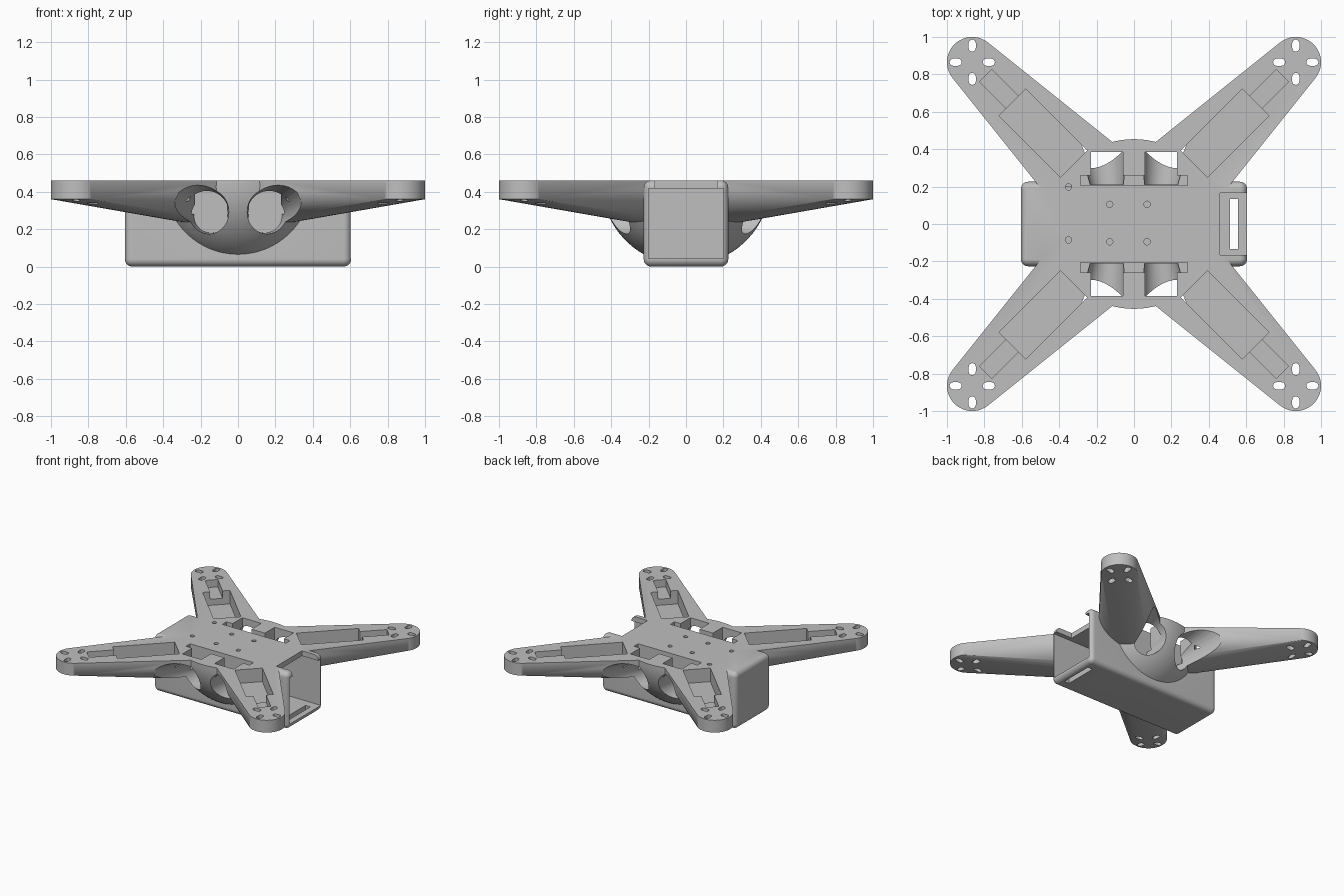
import bpy, bmesh
from math import sin, cos, pi, sqrt
from mathutils import Vector
from itertools import product

if "Cube" in bpy.data.objects:
    bpy.data.objects.remove(bpy.data.objects["Cube"], do_unlink=True)

TOP = 0.46
TIP = 0.865
CORNERS = list(product((-1, 1), (-1, 1)))


def material(name, value):
    m = bpy.data.materials.new(name)
    m.use_nodes = True
    color = (value, value, value, 1)
    m.diffuse_color = color
    m.node_tree.nodes["Principled BSDF"].inputs["Base Color"].default_value = color
    return m


# Point helpers: every solid is the convex hull of simple point sets
def disc(center, r, n=32, u=(1, 0, 0), v=(0, 1, 0)):
    c, u, v = Vector(center), Vector(u), Vector(v)
    return [c + r * (cos(2 * pi * i / n) * u + sin(2 * pi * i / n) * v) for i in range(n)]


def ball(center, r, n):
    c = Vector(center)
    pts = [c - Vector((0, 0, r)), c + Vector((0, 0, r))]
    quarter = n // 4
    for k in range(-quarter + 1, quarter):
        a = pi / 2 * k / quarter
        pts += disc(c + Vector((0, 0, r * sin(a))), r * cos(a), n)
    return pts


def bowl(r, n, rim):
    # Lower half of a ball below the deck, carried straight up to the rim
    low = [p for p in ball((0, 0, TOP), r, n) if p.z < TOP - 0.001]
    return low + disc((0, 0, rim), r, n)


def block(x0, x1, y0, y1, z0, z1):
    return list(product((x0, x1), (y0, y1), (z0, z1)))


def tube(x, y, r, z0, z1, n=32):
    return disc((x, y, z0), r, n) + disc((x, y, z1), r, n)


def hull(name, pts):
    bm = bmesh.new()
    for p in pts:
        bm.verts.new(p)
    bmesh.ops.remove_doubles(bm, verts=bm.verts[:], dist=1e-5)
    bmesh.ops.convex_hull(bm, input=bm.verts[:])
    bmesh.ops.delete(bm, geom=[v for v in bm.verts if not v.link_faces], context='VERTS')
    bmesh.ops.recalc_face_normals(bm, faces=bm.faces[:])
    mesh = bpy.data.meshes.new(name)
    bm.to_mesh(mesh)
    bm.free()
    ob = bpy.data.objects.new(name, mesh)
    bpy.context.collection.objects.link(ob)
    return ob


def volume(mesh):
    bm = bmesh.new()
    bm.from_mesh(mesh)
    v = bm.calc_volume(signed=True)
    bm.free()
    return v


def combine(target, pts, operation):
    # Take the first solver whose result has a believable volume
    tool = hull("tool", pts)
    tool.hide_render = True
    before, extra = volume(target.data), volume(tool.data)
    if operation == 'UNION':
        low, high = before, before + extra
    else:
        low, high = max(before - extra, 0.2 * before), before
    for solver in ('MANIFOLD', 'EXACT', 'FLOAT'):
        mod = target.modifiers.new("shape", 'BOOLEAN')
        mod.operation = operation
        mod.solver = solver
        mod.object = tool
        bpy.context.view_layer.update()
        graph = bpy.context.evaluated_depsgraph_get()
        mesh = bpy.data.meshes.new_from_object(target.evaluated_get(graph))
        target.modifiers.remove(mod)
        if mesh.polygons and low - 1e-5 < volume(mesh) < high - 1e-7:
            target.data = mesh
            break
    bpy.data.objects.remove(tool, do_unlink=True)


# Rounded battery box
R = 0.04
shell = []
for sx, sy, sz in product((-1, 1), repeat=3):
    shell += ball((sx * (0.605 - R), sy * (0.226 - R), 0.2305 + sz * (0.2305 - R)), R, 48)
frame = hull("drone_frame", shell)

# Belly dome and four tapering arms, trimmed to one flat deck
combine(frame, bowl(0.455, 76, 0.6), 'UNION')
for i, (sx, sy) in enumerate(CORNERS):
    rim = 0.5 + 0.01 * i
    arm = bowl(0.27, 64, rim) + tube(sx * TIP, sy * TIP, 0.135, 0.36, rim, 48)
    combine(frame, arm, 'UNION')
combine(frame, block(-2, 2, -2, 2, TOP, 0.9), 'DIFFERENCE')

cuts = []

# Battery bay, open at one end, with latch notch and floor slot
cuts.append(block(-0.565, 0.7, -0.2, 0.2, 0.042, 0.418))
cuts.append(block(0.46, 0.72, -0.165, 0.165, 0.38, 0.5))
cuts.append(block(0.513, 0.556, -0.135, 0.135, -0.1, 0.1))

# Screw holes in the deck
for x, y in ((-0.35, 0.198), (-0.35, -0.085), (-0.13, 0.105),
             (-0.13, -0.095), (0.07, 0.105), (0.07, -0.095)):
    cuts.append(tube(x, y, 0.017, 0.3, 0.5, 16))

# Sensor board slots across the front and back
for s in (-1, 1):
    cuts.append(block(-0.285, 0.285, *sorted((s * 0.207, s * 0.26)), 0.28, 0.5))

for sx, sy in CORNERS:
    # Flared sensor tunnels and the wells above them
    side = dict(u=(1, 0, 0), v=(0, 0, 1), n=48)
    cuts.append(disc((sx * 0.145, sy * 0.212, 0.27), 0.09, **side)
                + disc((sx * 0.194, sy * 0.6, 0.31), 0.15, **side))
    cuts.append(block(*sorted((sx * 0.06, sx * 0.23)), *sorted((sy * 0.23, sy * 0.385)), 0.272, 0.5))

    # Speed controller pockets and wire channels along each arm
    along = Vector((sx, sy, 0)) / sqrt(2)
    across = Vector((-sy, sx, 0)) / sqrt(2)
    for a0, a1, half, floor in ((0.455, 0.92, 0.102, 0.35), (0.9, 1.122, 0.047, 0.40)):
        cuts.append([along * a + across * w + Vector((0, 0, z))
                     for a, w, z in block(a0, a1, -half, half, floor, 0.5)])

    # Motor mounting slots
    for dx, dy in ((1, 0), (-1, 0), (0, 1), (0, -1)):
        slot = []
        for d in (0.076, 0.102):
            slot += tube(sx * TIP + dx * d, sy * TIP + dy * d, 0.019, 0.3, 0.5, 16)
        cuts.append(slot)

for pts in cuts:
    combine(frame, pts, 'DIFFERENCE')

# Finish
frame.data.materials.clear()
frame.data.materials.append(material("plain grey", 0.52))
for p in frame.data.polygons:
    p.material_index = 0
bpy.ops.object.select_all(action='DESELECT')
frame.select_set(True)
bpy.context.view_layer.objects.active = frame
bpy.ops.object.shade_smooth_by_angle(angle=pi / 7)
